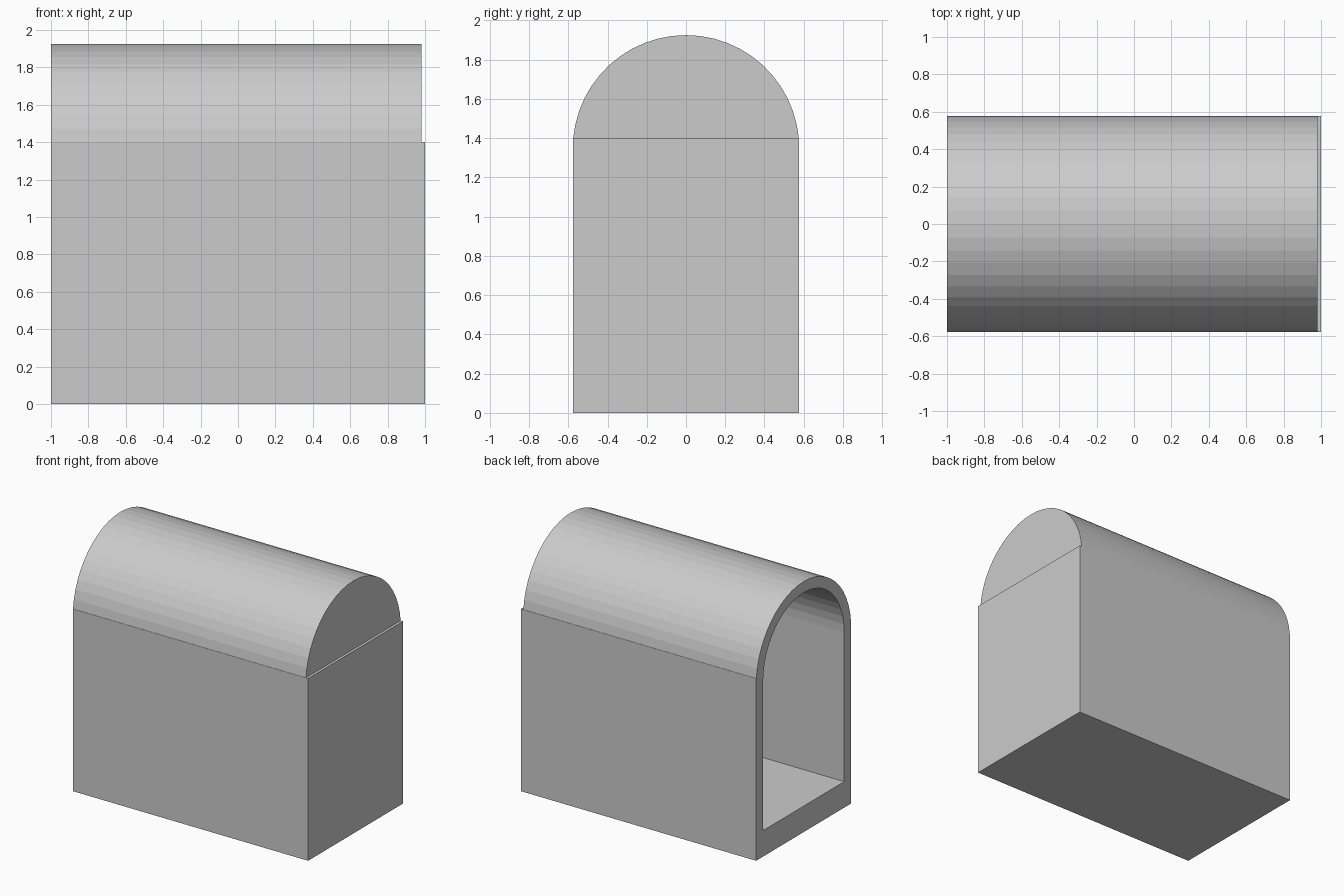
import bpy, bmesh, math

if "Cube" in bpy.data.objects:
    bpy.data.objects.remove(bpy.data.objects["Cube"])

CENTRE_Z, RADIUS, WALL, SPRING = 1.348, 0.577, 0.085, 1.40


def prism(name, profile, x0, x1):
    """Extrude a closed (y, z) profile along x."""
    bm = bmesh.new()
    face = bm.faces.new([bm.verts.new((x0, y, z)) for y, z in profile])
    ext = bmesh.ops.extrude_face_region(bm, geom=[face])
    moved = [v for v in ext["geom"] if isinstance(v, bmesh.types.BMVert)]
    bmesh.ops.translate(bm, vec=(x1 - x0, 0, 0), verts=moved)
    bmesh.ops.recalc_face_normals(bm, faces=bm.faces)
    mesh = bpy.data.meshes.new(name)
    bm.to_mesh(mesh)
    bm.free()
    obj = bpy.data.objects.new(name, mesh)
    bpy.context.collection.objects.link(obj)
    return obj


def arch(radius, start_z, segments=24):
    """Arc points over the top, starting and ending at height start_z."""
    a0 = math.asin((start_z - CENTRE_Z) / radius)
    step = (math.pi - 2 * a0) / segments
    return [(radius * math.cos(a0 + i * step),
             CENTRE_Z + radius * math.sin(a0 + i * step)) for i in range(segments + 1)]


# Box body and vaulted roof, the roof stopping just short of the closed end
w = RADIUS
body = prism("box_body", [(-w, 0), (w, 0), (w, SPRING), (-w, SPRING)], -1.0, 1.0)
roof = prism("vaulted_roof", arch(RADIUS, SPRING), -1.0, 0.98)

# Arched hollow, open at the -x end
inner = RADIUS - WALL
void = prism("hollow_cutter", arch(inner, CENTRE_Z) + [(-inner, 0.2), (inner, 0.2)], -1.2, 0.9)
void.hide_render = True
void.display_type = 'WIRE'

for part in (body, roof):
    cut = part.modifiers.new("hollow", 'BOOLEAN')
    cut.operation = 'DIFFERENCE'
    cut.solver = 'EXACT'
    cut.object = void
